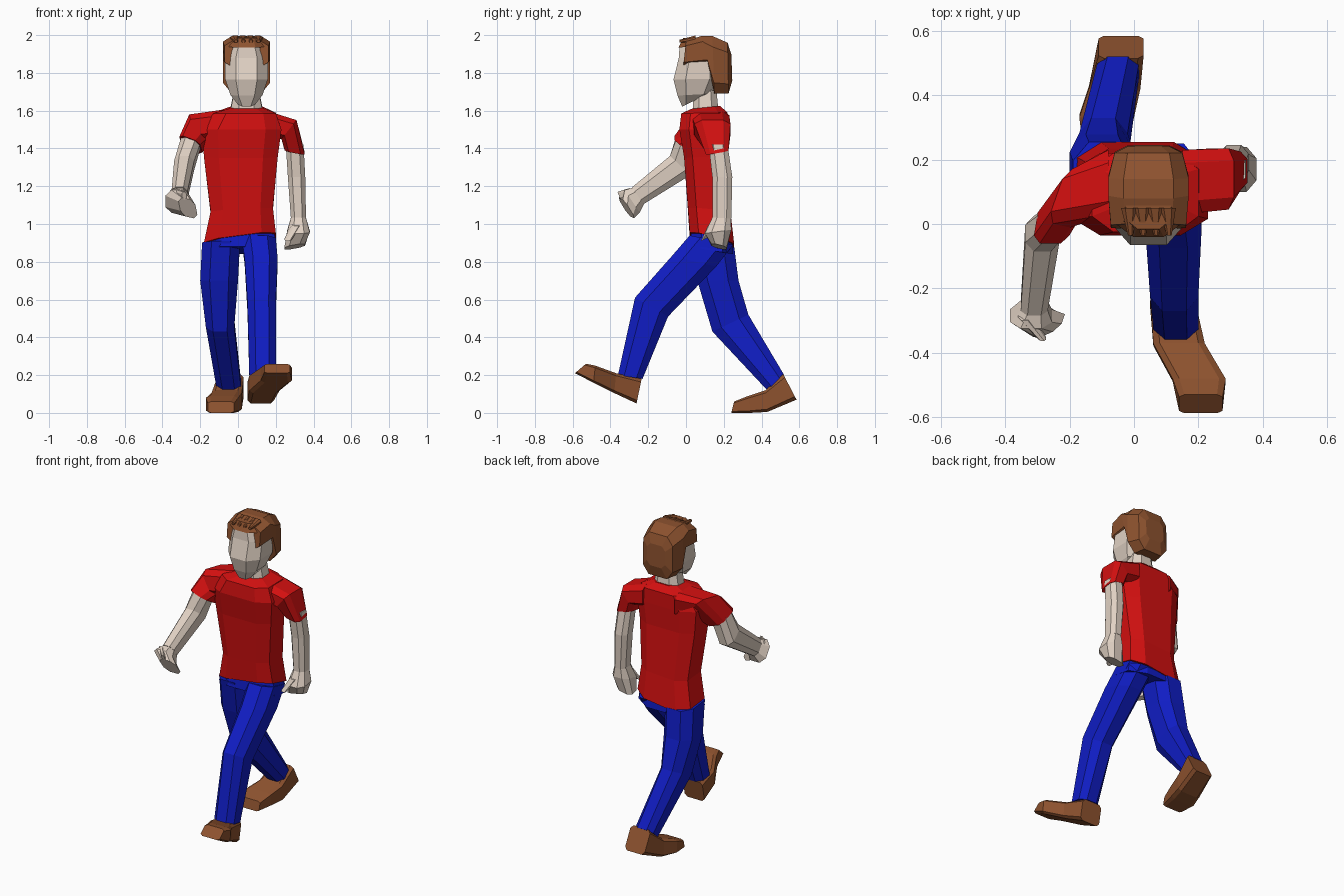
import bpy, bmesh
from mathutils import Vector as V

def material(name, rgb):
    m = bpy.data.materials.new(name)
    m.diffuse_color = (*rgb, 1)
    return m

SKIN = material("skin", (0.75, 0.64, 0.55))
RED = material("red_cloth", (0.65, 0.005, 0.005))
BLUE = material("blue_cloth", (0.005, 0.012, 0.55))
BROWN = material("brown", (0.27, 0.085, 0.028))

def span(x0, x1, a, b, dz=0):
    """Section between x0..x1 and the side-view (y, z) points a and b."""
    a, b = V((0, *a)), V((0, *b))
    c = (a + b) / 2 + V(((x0 + x1) / 2, 0, 0))
    return c, V(((x1 - x0) / 2, 0, dz)), (b - a) / 2

def loft(name, sections, mat, k=0.5):
    """Skin chamfered-box sections (centre, half axis, half axis) and cap them."""
    corners = [(1, -k), (1, k), (k, 1), (-k, 1), (-1, k), (-1, -k), (-k, -1), (k, -1)]
    bm = bmesh.new()
    rings = [[bm.verts.new(V(c) + V(u) * s + V(v) * t) for s, t in corners]
             for c, u, v in sections]
    for p, q in zip(rings, rings[1:]):
        for i in range(8):
            j = (i + 1) % 8
            bm.faces.new((p[i], p[j], q[j], q[i]))
    bm.faces.new(rings[0])
    bm.faces.new(rings[-1])
    bmesh.ops.recalc_face_normals(bm, faces=bm.faces)
    me = bpy.data.meshes.new(name)
    bm.to_mesh(me)
    bm.free()
    me.materials.append(mat)
    ob = bpy.data.objects.new(name, me)
    bpy.context.collection.objects.link(ob)
    return ob

# Shirt body
loft("shirt", [
    span(-0.18, 0.20, (0.02, 0.94), (0.255, 0.88), 0.025),
    span(-0.145, 0.185, (0.01, 1.08), (0.235, 1.06), 0.01),
    span(-0.18, 0.21, (-0.01, 1.35), (0.215, 1.36)),
    span(-0.19, 0.23, (-0.035, 1.50), (0.22, 1.50)),
    span(-0.13, 0.20, (-0.025, 1.585), (0.22, 1.59)),
    span(-0.04, 0.13, (0.03, 1.61), (0.18, 1.625))], RED, 0.6)

# Sleeves
loft("forward_sleeve", [
    ((-0.08, 0.13, 1.53), (0, 0.10, 0), (0, 0, 0.075)),
    ((-0.195, 0.08, 1.515), (0.03, 0.085, 0), (-0.045, 0.01, 0.065)),
    ((-0.25, 0.0, 1.42), (0.01, 0.06, -0.035), (-0.055, 0, 0.02))], RED, 0.6)
loft("rear_sleeve", [
    ((0.15, 0.13, 1.53), (0, 0.10, 0), (0, 0, 0.07)),
    ((0.27, 0.14, 1.50), (0, 0.095, 0), (0.04, 0, 0.05)),
    ((0.30, 0.165, 1.385), (0, 0.06, 0.01), (0.053, 0, -0.01))], RED, 0.6)

# Forward arm, hand and thumb
loft("forward_arm", [
    ((-0.25, 0.0, 1.43), (0, 0.05, -0.03), (-0.05, 0, 0.018)),
    ((-0.285, -0.03, 1.31), (0, 0.055, -0.05), (-0.053, 0, 0)),
    ((-0.31, -0.255, 1.15), (0, 0.03, -0.045), (-0.042, 0, 0))], SKIN)
loft("forward_hand", [
    ((-0.31, -0.25, 1.15), (0, 0.028, -0.043), (-0.04, 0, 0)),
    ((-0.32, -0.285, 1.12), (0, 0.04, -0.06), (-0.065, 0, 0)),
    ((-0.265, -0.315, 1.085), (0.01, 0.03, -0.05), (-0.045, -0.02, 0.01))], SKIN)
loft("forward_thumb", [
    ((-0.34, -0.28, 1.16), (0, 0.02, -0.03), (-0.02, 0, 0)),
    ((-0.285, -0.355, 1.15), (0, 0.008, -0.02), (-0.012, 0, 0))], SKIN)

# Rear arm, hand and thumb
loft("rear_arm", [
    ((0.30, 0.17, 1.42), (0, 0.05, 0), (0.047, 0, 0)),
    ((0.31, 0.192, 1.25), (0, 0.053, 0), (0.046, 0, 0)),
    ((0.32, 0.19, 1.03), (0, 0.05, 0), (0.04, 0, 0))], SKIN)
loft("rear_hand", [
    ((0.32, 0.19, 1.04), (0, 0.048, 0), (0.038, 0, 0)),
    ((0.32, 0.17, 0.96), (0, 0.07, 0.01), (0.06, 0, 0)),
    ((0.30, 0.175, 0.88), (0, 0.04, -0.01), (0.055, 0, 0.01))], SKIN)
loft("rear_thumb", [
    ((0.31, 0.14, 1.0), (0, 0.025, 0.01), (0.025, 0, 0)),
    ((0.265, 0.10, 0.92), (0, 0.02, 0.01), (0.018, 0, 0))], SKIN)

# Trousers
loft("trouser_seat", [
    span(-0.17, 0.19, (0.03, 0.96), (0.245, 0.91), 0.02),
    span(-0.19, 0.205, (0.02, 0.88), (0.25, 0.84))], BLUE)
loft("front_trouser_leg", [
    span(0.02, 0.20, (0.02, 0.94), (0.25, 0.89)),
    span(0.035, 0.21, (-0.075, 0.83), (0.16, 0.775)),
    span(0.05, 0.20, (-0.27, 0.61), (-0.095, 0.51)),
    span(0.06, 0.20, (-0.36, 0.20), (-0.23, 0.18))], BLUE)
loft("back_trouser_leg", [
    span(-0.19, 0.01, (0.02, 0.91), (0.255, 0.88)),
    span(-0.20, 0.0, (0.06, 0.70), (0.278, 0.70)),
    span(-0.17, -0.02, (0.14, 0.43), (0.33, 0.52)),
    span(-0.115, 0.015, (0.43, 0.12), (0.52, 0.20))], BLUE)

# Shoes, heel to toe
loft("front_shoe", [
    span(0.05, 0.19, (-0.235, 0.18), (-0.262, 0.05)),
    span(0.06, 0.22, (-0.37, 0.21), (-0.38, 0.105)),
    span(0.12, 0.285, (-0.48, 0.25), (-0.49, 0.16)),
    span(0.14, 0.275, (-0.53, 0.26), (-0.588, 0.21))], BROWN, 0.75)
loft("back_shoe", [
    span(-0.11, 0.03, (0.515, 0.205), (0.585, 0.07)),
    span(-0.14, 0.02, (0.42, 0.12), (0.43, 0.005)),
    span(-0.17, 0.0, (0.33, 0.09), (0.34, 0.0)),
    span(-0.16, -0.02, (0.255, 0.06), (0.24, 0.0))], BROWN, 0.75)

# Neck and head
loft("neck", [
    span(-0.04, 0.13, (0.035, 1.59), (0.17, 1.62)),
    span(-0.02, 0.11, (0.04, 1.70), (0.16, 1.72))], SKIN)
loft("head", [
    span(0.0, 0.09, (-0.02, 1.622), (0.06, 1.66)),
    span(-0.04, 0.13, (-0.045, 1.68), (0.14, 1.69)),
    span(-0.068, 0.158, (-0.066, 1.765), (0.19, 1.77)),
    span(-0.068, 0.158, (-0.038, 1.88), (0.19, 1.87)),
    span(-0.04, 0.13, (-0.034, 1.945), (0.18, 1.95))], SKIN)

# Hair shell, fringe and tufts
loft("hair", [
    span(-0.072, 0.162, (0.0, 1.97), (-0.015, 1.83)),
    span(-0.08, 0.17, (0.08, 1.995), (0.12, 1.84)),
    span(-0.08, 0.17, (0.14, 1.995), (0.15, 1.69)),
    span(-0.06, 0.15, (0.22, 1.96), (0.225, 1.69)),
    span(-0.02, 0.11, (0.24, 1.90), (0.245, 1.76))], BROWN, 0.62)
loft("fringe", [
    span(-0.05, 0.14, (-0.04, 1.935), (0.10, 1.94)),
    span(-0.025, 0.115, (-0.015, 1.985), (0.10, 1.99))], BROWN)
for i in range(4):
    x = -0.015 + 0.04 * i
    loft(f"hair_tuft_{i + 1}", [
        span(x - 0.025, x + 0.025, (0.05, 1.998), (0.05, 1.96)),
        span(x - 0.004, x + 0.012, (-0.035, 1.975), (-0.035, 1.96))], BROWN)
